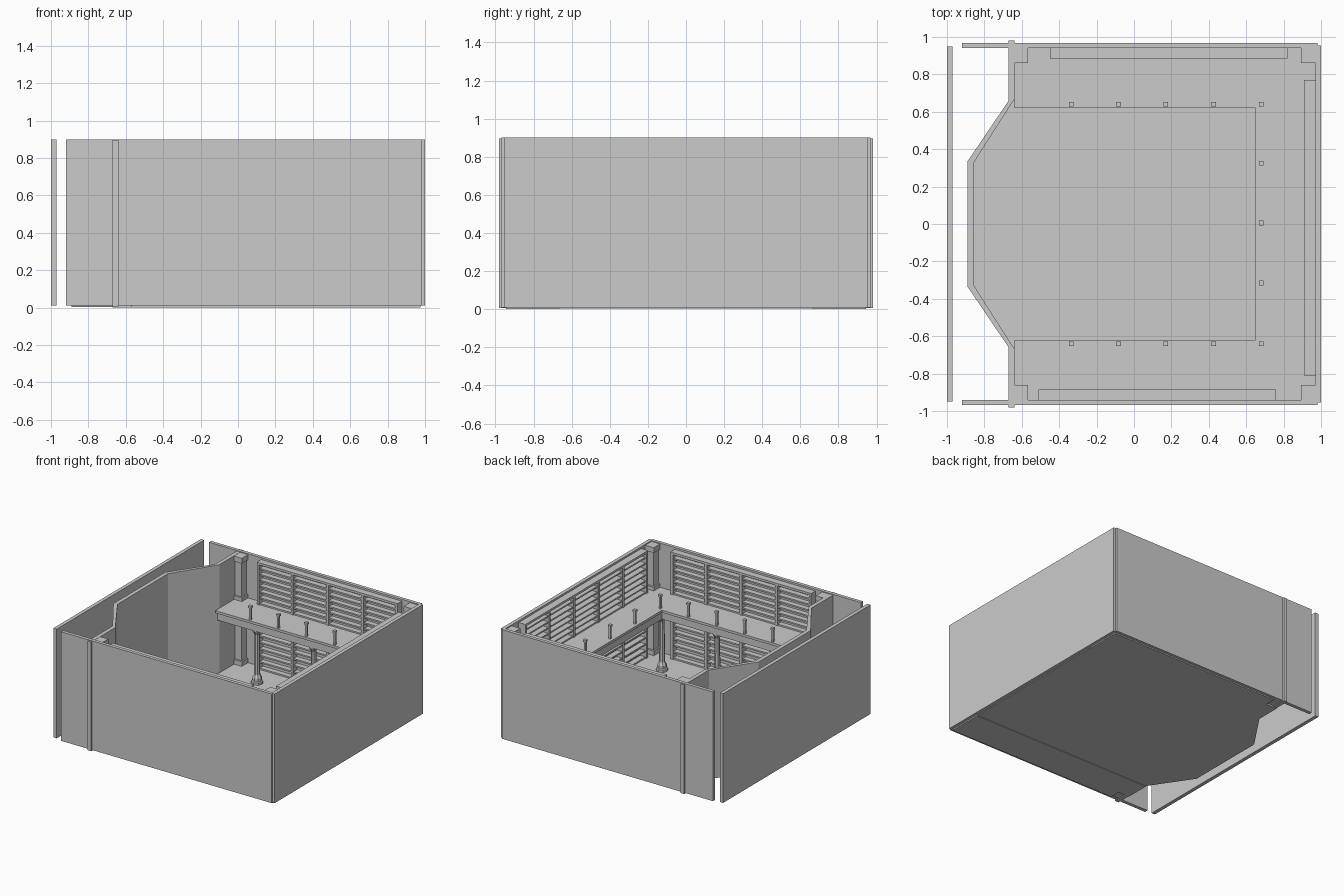
import bpy, bmesh
from mathutils import Matrix

if "Cube" in bpy.data.objects:
    bpy.data.objects.remove(bpy.data.objects["Cube"])


def new_object(name, bm):
    bmesh.ops.recalc_face_normals(bm, faces=bm.faces[:])
    me = bpy.data.meshes.new(name)
    bm.to_mesh(me)
    bm.free()
    ob = bpy.data.objects.new(name, me)
    bpy.context.collection.objects.link(ob)
    return ob


def add_box(bm, x0, x1, y0, y1, z0, z1):
    m = Matrix.Translation(((x0 + x1) / 2, (y0 + y1) / 2, (z0 + z1) / 2))
    m = m @ Matrix.Diagonal((abs(x1 - x0), abs(y1 - y0), abs(z1 - z0), 1))
    bmesh.ops.create_cube(bm, size=1, matrix=m)


def boxes(name, items):
    bm = bmesh.new()
    for b in items:
        add_box(bm, *b)
    return new_object(name, bm)


def prism(name, pts, z0, z1):
    bm = bmesh.new()
    f = bm.faces.new([bm.verts.new((x, y, z0)) for x, y in pts])
    r = bmesh.ops.extrude_face_region(bm, geom=[f])
    vs = [v for v in r["geom"] if isinstance(v, bmesh.types.BMVert)]
    bmesh.ops.translate(bm, verts=vs, vec=(0, 0, z1 - z0))
    return new_object(name, bm)


def lathe(name, x, y, profile, sides=8):
    # stacked rings of (radius, height)
    bm = bmesh.new()
    for (r0, z0), (r1, z1) in zip(profile, profile[1:]):
        bmesh.ops.create_cone(bm, cap_ends=True, segments=sides, radius1=r0, radius2=r1,
                              depth=z1 - z0, matrix=Matrix.Translation((x, y, (z0 + z1) / 2)))
    return new_object(name, bm)


def bookcase(name, start, end, wall, depth, z0, z1, bays, rows, along_x):
    # shelf boards, uprights and a thin back; depth is signed, away from the wall
    front = wall + depth
    parts = []

    def put(a0, a1, d0, d1, b0, b1):
        d0, d1 = min(d0, d1), max(d0, d1)
        parts.append((a0, a1, d0, d1, b0, b1) if along_x else (d0, d1, a0, a1, b0, b1))

    step = (end - start) / bays
    for i in range(bays + 1):
        a = start + i * step
        a0 = min(max(a - 0.011, start), end - 0.022)
        put(a0, a0 + 0.022, wall, front, z0, z1)
    for k in range(rows + 1):
        z = z0 + (z1 - z0 - 0.012) * k / rows
        put(start, end, wall, wall + depth * 0.88, z, z + 0.012)
    put(start, end, wall, wall + depth * 0.1, z0, z1)
    put(start, end, wall, front, z1 - 0.018, z1)
    return boxes(name, parts)


# floor with bay window outline
outer = [(-0.67, 0.66), (-0.89, 0.33), (-0.89, -0.33), (-0.67, -0.66)]
prism("floor", [(0.97, -0.66), (0.97, 0.66)] + outer, 0.004, 0.012)
for s, side in ((1, "back"), (-1, "front")):
    boxes(side + "_floor_strip", [(-0.57, 0.975, 0.66 * s, 0.945 * s, 0, 0.012),
                                  (-0.67, -0.57, 0.66 * s, 0.86 * s, 0, 0.012)])
    boxes(side + "_wall", [(-0.92, 0.98, 0.94 * s, 0.968 * s, 0.01, 0.9)])
boxes("right_wall", [(0.97, 1.0, -0.955, 0.955, 0.01, 0.9)])
boxes("left_outer_wall", [(-1.0, -0.97, -0.95, 0.95, 0.01, 0.9)])

# angled bay wall
half_out = [(-0.67, 0.98), (-0.67, 0.66), (-0.89, 0.335)]
half_in = [(-0.638, 0.98), (-0.638, 0.67), (-0.858, 0.326)]
path_out = half_out + [(x, -y) for x, y in reversed(half_out)]
path_in = half_in + [(x, -y) for x, y in reversed(half_in)]
prism("bay_wall", path_out + path_in[::-1], 0.005, 0.895)

# U-shaped gallery with a recessed beam
gx, gy = 0.65, 0.62
prism("gallery_floor", [(-0.638, gy), (gx, gy), (gx, -gy), (-0.638, -gy),
                        (-0.638, -0.94), (0.97, -0.94), (0.97, 0.94), (-0.638, 0.94)], 0.52, 0.54)
boxes("gallery_beam", [(-0.638, 0.70, 0.65, 0.68, 0.45, 0.52),
                       (-0.638, 0.70, -0.68, -0.65, 0.45, 0.52),
                       (0.67, 0.70, -0.65, 0.65, 0.45, 0.52)])

# railing posts with caps and feet
spots = [(x, 0.64 * s) for x in (-0.335, -0.083, 0.17, 0.425, 0.68) for s in (1, -1)]
spots += [(0.68, y) for y in (-0.315, 0.005, 0.325)]
for x, y in spots:
    boxes("railing_post", [(x - h, x + h, y - h, y + h, a, b) for h, a, b in
                           ((0.008, 0.54, 0.64), (0.0125, 0.637, 0.655))])

# supporting columns
for x in (-0.31, 0.20, 0.70):
    for s in (1, -1):
        lathe("column", x, 0.69 * s, [(0.045, 0.01), (0.045, 0.03), (0.036, 0.035), (0.036, 0.06),
                                      (0.023, 0.085), (0.02, 0.41), (0.036, 0.44), (0.036, 0.45)])

# corner pilasters with base and capital
for s in (1, -1):
    for name, x0, x1 in (("left_pilaster", -0.638, -0.58), ("right_pilaster", 0.905, 0.97)):
        e = 0.012
        a, b = (x0, x1 + e) if x0 < 0 else (x0 - e, x1)
        boxes(name, [(x0, x1, 0.875 * s, 0.94 * s, 0.012, 0.89),
                     (a, b, 0.86 * s, 0.94 * s, 0.85, 0.893),
                     (a, b, 0.86 * s, 0.94 * s, 0.54, 0.57),
                     (a, b, 0.86 * s, 0.94 * s, 0.48, 0.52),
                     (a, b, 0.86 * s, 0.94 * s, 0.012, 0.05)])

# bookcases on both storeys
for level, z0, z1, rows in (("upper", 0.54, 0.885, 7), ("lower", 0.012, 0.45, 8)):
    bookcase(level + "_back_bookcase", -0.45, 0.82, 0.94, -0.055, z0, z1, 4, rows, True)
    bookcase(level + "_front_bookcase", -0.51, 0.76, -0.94, 0.055, z0, z1, 4, rows, True)
    bookcase(level + "_right_bookcase", -0.81, 0.77, 0.97, -0.06, z0, z1, 5, rows, False)
